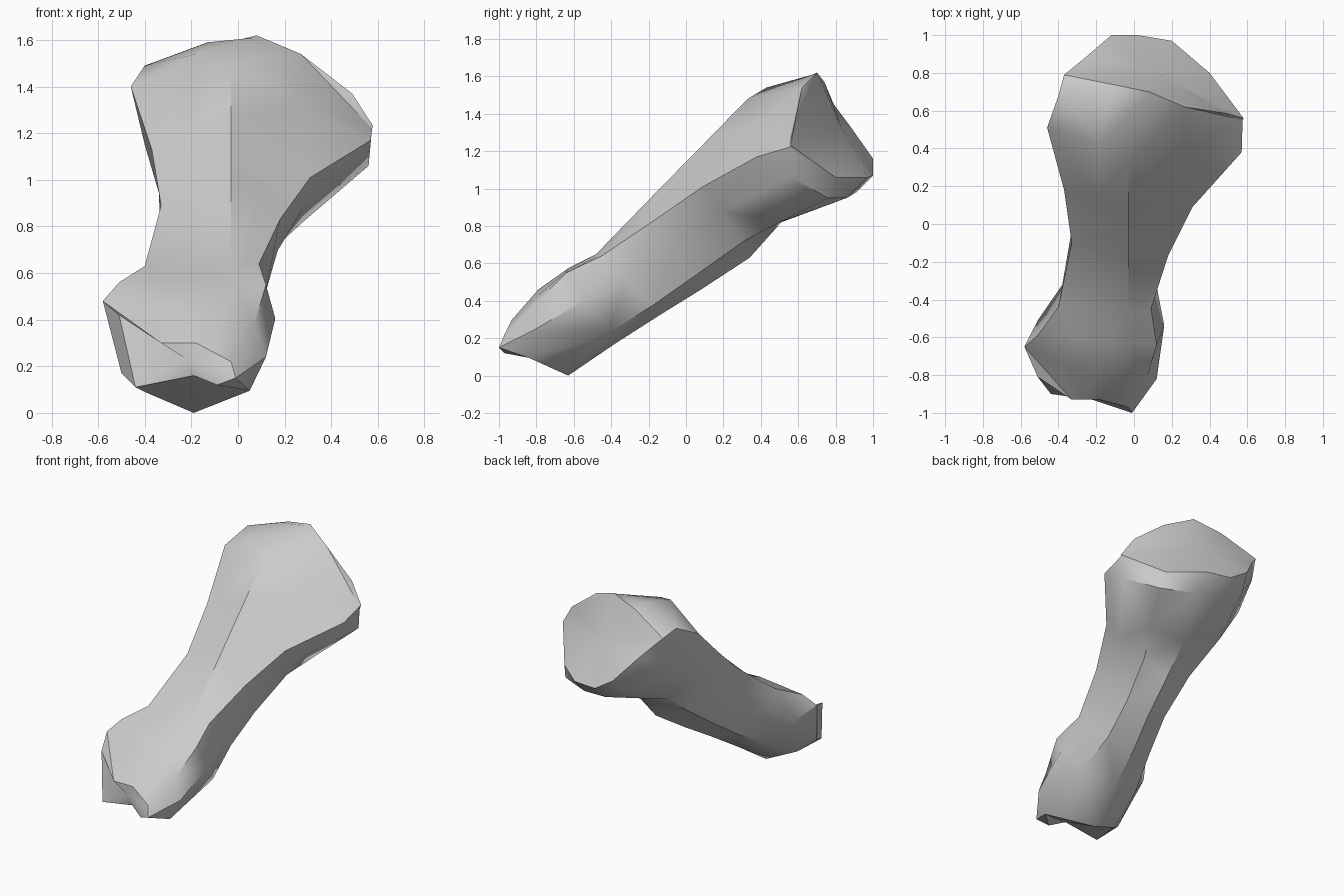
import bpy, bmesh, math
from mathutils import Vector


def with_midpoints(ring):
    """Eight points (top, then clockwise) -> ten, splitting both top shoulders."""
    p = [Vector(v) for v in ring]
    return [p[0], (p[0] + p[1]) / 2] + p[1:] + [(p[7] + p[0]) / 2]


def shaft_ring(top, bottom, right_shoulder, left_shoulder, right, left):
    """Cross-section from top, bottom and shoulder points plus two x values per side."""
    low = Vector(top).lerp(Vector(bottom), 0.86)

    def side(shoulder, xs):
        s = Vector(shoulder)
        mid = s.lerp(low, 0.45)
        return [s, Vector((xs[0], mid.y, mid.z)), Vector((xs[1], low.y, low.z))]
    return with_midpoints([top, *side(right_shoulder, right), bottom,
                           *reversed(side(left_shoulder, left))])


# lower end: blunt notched tip and the knuckle behind it
foot_tip = with_midpoints([
    (-0.18, -0.93, 0.30), (-0.03, -0.97, 0.22), (-0.01, -1.0, 0.15), (-0.09, -0.97, 0.12),
    (-0.19, -0.92, 0.16), (-0.44, -0.90, 0.11), (-0.51, -0.81, 0.42), (-0.33, -0.93, 0.30)])
knuckle = with_midpoints([
    (-0.20, -0.79, 0.46), (0.07, -0.81, 0.38), (0.12, -0.82, 0.24), (0.05, -0.84, 0.095),
    (-0.19, -0.63, 0.0), (-0.40, -0.68, 0.09), (-0.50, -0.76, 0.17), (-0.58, -0.65, 0.48)])

# shaft: knuckle neck, waist, ridge, flare
shaft = [
    shaft_ring((-0.15, -0.62, 0.58), (-0.15, -0.38, 0.17), (0.12, -0.64, 0.55),
               (-0.51, -0.59, 0.56), (0.16, 0.09), (-0.51, -0.36)),
    shaft_ring((-0.03, -0.48, 0.65), (-0.11, -0.13, 0.33), (0.09, -0.45, 0.64),
               (-0.40, -0.44, 0.63), (0.12, 0.07), (-0.38, -0.28)),
    shaft_ring((-0.03, -0.16, 0.98), (-0.05, 0.08, 0.46), (0.18, -0.17, 0.83),
               (-0.33, -0.10, 0.89), (0.17, 0.10), (-0.33, -0.22)),
    shaft_ring((-0.03, 0.12, 1.265), (0.0, 0.34, 0.63), (0.31, 0.09, 1.01),
               (-0.37, 0.18, 1.13), (0.28, 0.17), (-0.34, -0.21)),
]

# upper end: wide head, then the collar and rim of the joint face (ten points each)
head = [Vector(v) for v in [
    (-0.03, 0.33, 1.48), (0.27, 0.355, 1.33), (0.57, 0.38, 1.17), (0.56, 0.56, 1.06),
    (0.28, 0.50, 0.82), (0.0, 0.51, 0.82), (-0.25, 0.57, 0.90), (-0.40, 0.58, 1.15),
    (-0.46, 0.51, 1.40), (-0.18, 0.43, 1.54)]]
collar = [Vector(v) for v in [
    (0.07, 0.68, 1.61), (0.27, 0.62, 1.54), (0.575, 0.55, 1.22), (0.42, 0.76, 0.95),
    (0.20, 0.86, 0.95), (0.0, 0.91, 0.98), (-0.15, 0.92, 1.06), (-0.33, 0.80, 1.27),
    (-0.40, 0.68, 1.49), (-0.13, 0.66, 1.59)]]
rim = [Vector(v) for v in [
    (0.08, 0.70, 1.62), (0.49, 0.585, 1.37), (0.58, 0.56, 1.23), (0.40, 0.80, 1.06),
    (0.20, 0.97, 1.06), (0.02, 1.0, 1.07), (-0.12, 1.0, 1.16), (-0.26, 0.88, 1.33),
    (-0.37, 0.79, 1.45), (-0.12, 0.74, 1.57)]]

# skin the rings and close both ends
bm = bmesh.new()
rings = [[bm.verts.new(p) for p in r] for r in [foot_tip, knuckle, *shaft, head, collar, rim]]
n = 10
for a, b in zip(rings, rings[1:]):
    for i in range(n):
        j = (i + 1) % n
        bm.faces.new((a[i], a[j], b[j], b[i]))
for ring, centre in ((rings[0], (-0.22, -0.93, 0.23)), (rings[-1], (0.06, 0.83, 1.33))):
    c = bm.verts.new(centre)
    for i in range(n):
        bm.faces.new((ring[i], ring[(i + 1) % n], c))
bmesh.ops.triangulate(bm, faces=bm.faces[:], quad_method='SHORT_EDGE')
bmesh.ops.recalc_face_normals(bm, faces=bm.faces[:])

mesh = bpy.data.meshes.new("bone")
bm.to_mesh(mesh)
bm.free()
bone = bpy.data.objects.new("bone", mesh)
bpy.context.collection.objects.link(bone)
bpy.context.view_layer.objects.active = bone
bone.select_set(True)
bpy.ops.object.shade_smooth_by_angle(angle=math.radians(38))
